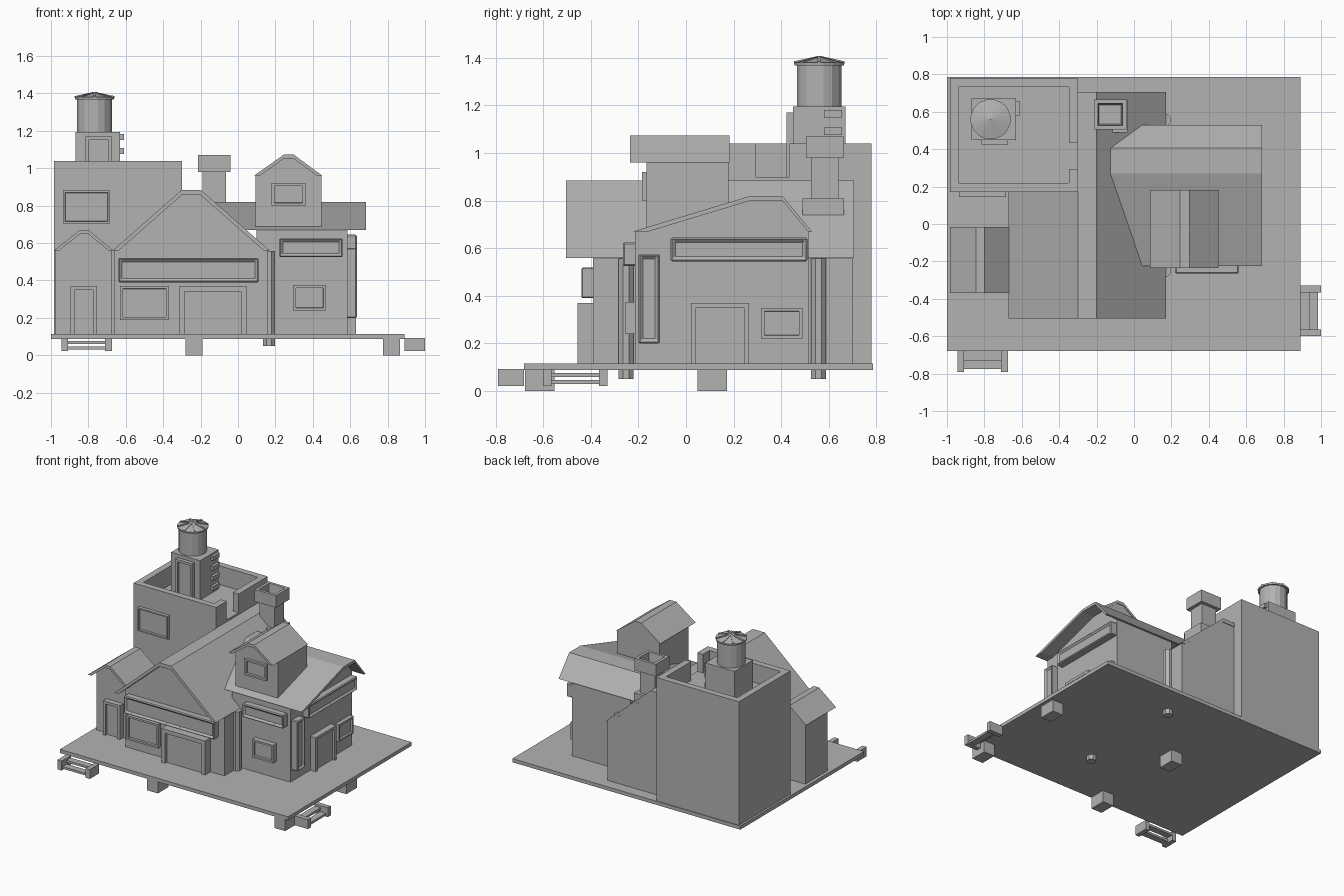
import bpy, bmesh, math
from mathutils import Matrix, Vector

cube = bpy.data.objects.get("Cube")
if cube:
    bpy.data.objects.remove(cube, do_unlink=True)

grey = bpy.data.materials.new("plain_grey")
grey.use_nodes = True
TONE = (0.45, 0.45, 0.45, 1)
grey.diffuse_color = TONE
grey.node_tree.nodes["Principled BSDF"].inputs["Base Color"].default_value = TONE

GROUND = 0.115      # top of the base plate
MAIN_Y, ANNEX_Y, WING_Y, WING_X = -0.39, -0.28, -0.215, 0.585


def finish(name, bm):
    bmesh.ops.recalc_face_normals(bm, faces=bm.faces)
    mesh = bpy.data.meshes.new(name)
    bm.to_mesh(mesh)
    bm.free()
    mesh.materials.append(grey)
    ob = bpy.data.objects.new(name, mesh)
    bpy.context.scene.collection.objects.link(ob)
    return ob


def box(name, x, y, z, inset=None, rim=0.02, depth=0.015, bevel=0):
    """Box from (min, max) pairs; inset is the direction of a recessed face."""
    bm = bmesh.new()
    lo, hi = Vector((x[0], y[0], z[0])), Vector((x[1], y[1], z[1]))
    bmesh.ops.create_cube(bm, size=1, matrix=Matrix.Translation((lo + hi) / 2)
                          @ Matrix.Diagonal((*(hi - lo), 1)))
    if inset:
        bm.normal_update()
        face = max(bm.faces, key=lambda f: f.normal.dot(Vector(inset)))
        bmesh.ops.inset_individual(bm, faces=[face], thickness=rim)
        bmesh.ops.inset_individual(bm, faces=[face], thickness=depth * 0.15, depth=-depth)
    ob = finish(name, bm)
    if bevel:
        mod = ob.modifiers.new("bevel", "BEVEL")
        mod.width, mod.segments = bevel, 1
    return ob


def extrude(name, pts, axis, a, b):
    """Extrude a 2D outline along x, y or z from a to b."""
    place = {"x": lambda p, d: (d, p[0], p[1]),
             "y": lambda p, d: (p[0], d, p[1]),
             "z": lambda p, d: (p[0], p[1], d)}[axis]
    bm = bmesh.new()
    face = bm.faces.new([bm.verts.new(place(p, a)) for p in pts])
    top = bmesh.ops.extrude_face_region(bm, geom=[face])["geom"]
    move = Vector(place((0, 0), b - a))
    bmesh.ops.translate(bm, vec=move, verts=[v for v in top if isinstance(v, bmesh.types.BMVert)])
    return finish(name, bm)


def cylinder(name, x, y, z0, z1, r0, r1, sides):
    bm = bmesh.new()
    bmesh.ops.create_cone(bm, cap_ends=True, segments=sides, radius1=r0, radius2=r1,
                          depth=z1 - z0, matrix=Matrix.Translation((x, y, (z0 + z1) / 2))
                          @ Matrix.Rotation(math.pi / sides, 4, "Z"))
    return finish(name, bm)


def gabled(name, axis, eaves, ridge, ze, zr, t, roof_span, walls, wall_span, base):
    """Gabled block: flat-ridged roof shell over a solid wall body."""
    (e0, e1), (r0, r1), (w0, w1) = eaves, ridge, walls
    k0, k1 = (t * (r - e) / (zr - ze) for r, e in ((r0, e0), (r1, e1)))
    extrude(name + "_roof", [(e0, ze), (r0, zr), (r1, zr), (e1, ze),
                             (e1 + k1, ze), (r1, zr - t), (r0, zr - t), (e0 + k0, ze)],
            axis, *roof_span)
    extrude(name + "_walls", [(w0, base), (w0, ze), (r0, zr - t / 2), (r1, zr - t / 2),
                              (w1, ze), (w1, base)], axis, *wall_span)


def panel(name, side, plane, u, z, out, **opts):
    """Framed panel standing out from a front or right wall."""
    if side == "front":
        box(name, u, (plane - out, plane + 0.01), z, inset=(0, -1, 0), **opts)
    else:
        box(name, (plane - 0.01, plane + out), u, z, inset=(1, 0, 0), **opts)


def sign(name, side, plane, u, z):
    panel(name, side, plane, u, z, 0.05, rim=0.018, depth=0.012, bevel=0.006)


def door(name, side, plane, u, z, out, w=0.03):
    """Door surround open at the foot, with the leaf set back inside it."""
    (a, b), (lo, hi) = u, z
    outline = [(a, lo), (a, hi), (b, hi), (b, lo), (b - w, lo),
               (b - w, hi - w), (a + w, hi - w), (a + w, lo)]
    s, axis = (-1, "y") if side == "front" else (1, "x")
    extrude(name + "_surround", outline, axis, plane - s * 0.01, plane + s * out)
    extrude(name + "_leaf", [(a + w, lo), (a + w, hi - w), (b - w, hi - w), (b - w, lo)],
            axis, plane - s * 0.01, plane + s * (out - 0.02))


def steps(name, side, plane, u):
    """Two treads between side rails, hung off the base plate edge."""
    def part(label, uu, v, z):
        if side == "front":
            box(name + label, uu, (plane - v[1], plane - v[0]), z)
        else:
            box(name + label, (plane + v[0], plane + v[1]), uu, z)
    for i, edge in enumerate((u[0], u[1] - 0.035)):
        part(f"_rail_{i}", (edge, edge + 0.035), (0, 0.11), (0.022, 0.092))
    for i, z in enumerate((0.06, 0.03)):
        part(f"_tread_{i}", (u[0] + 0.03, u[1] - 0.03), (i * 0.045, i * 0.045 + 0.05), (z, z + 0.016))


# Base plate, feet and steps
box("base_plate", (-1, 0.89), (-0.68, 0.785), (0.088, GROUND))
for i, x in enumerate((-0.235, 0.82)):
    for j, y in enumerate((-0.615, 0.11)):
        box(f"foot_{i}{j}", (x - 0.045, x + 0.045), (y - 0.062, y + 0.062), (0, 0.09))
steps("front_steps", "front", -0.68, (-0.945, -0.675))
steps("side_steps", "right", 0.89, (-0.6, -0.33))

# Main hall, side annex, wing and dormer
gabled("hall", "y", (-0.67, 0.17), (-0.3, -0.2), 0.56, 0.885, 0.028,
       (-0.505, 0.705), (-0.66, 0.16), (MAIN_Y, 0.7), GROUND)
gabled("annex", "y", (-0.985, -0.665), (-0.845, -0.8), 0.56, 0.67, 0.022,
       (-0.37, -0.015), (-0.975, -0.675), (ANNEX_Y, -0.02), GROUND)
gabled("wing", "x", (-0.225, 0.53), (0.27, 0.405), 0.67, 0.82, 0.02,
       (-0.2, 0.685), (WING_Y, 0.515), (0.1, WING_X), GROUND)
gabled("dormer", "y", (0.085, 0.452), (0.245, 0.298), 0.96, 1.073, 0.022,
       (-0.235, 0.182), (0.093, 0.446), (-0.165, 0.178), 0.68)

# Hall front
sign("hall_sign", "front", MAIN_Y, (-0.64, 0.11), (0.39, 0.52))
panel("hall_window", "front", MAIN_Y, (-0.63, -0.37), (0.19, 0.37), 0.03)
door("hall_door", "front", MAIN_Y, (-0.315, 0.045), (GROUND, 0.37), 0.065)
door("annex_door", "front", ANNEX_Y, (-0.895, -0.755), (GROUND, 0.37), 0.04, 0.02)

# Wing front and side
sign("wing_front_sign", "front", WING_Y, (0.22, 0.56), (0.525, 0.625))
panel("wing_front_window", "front", WING_Y, (0.295, 0.47), (0.24, 0.375), 0.04)
sign("wing_side_sign", "right", WING_X, (-0.065, 0.51), (0.545, 0.645))
sign("corner_sign", "right", WING_X, (-0.2, -0.11), (0.2, 0.575))
door("wing_door", "right", WING_X, (0.02, 0.265), (GROUND, 0.37), 0.045, 0.02)
panel("wing_side_window", "right", WING_X, (0.315, 0.49), (0.22, 0.35), 0.03)
panel("dormer_window", "front", -0.165, (0.18, 0.36), (0.8, 0.92), 0.02)

# Drain pipes at the hall corners
for i, y in enumerate((-0.252, 0.557)):
    cylinder(f"drain_pipe_{i}", 0.166, y, 0.05, 0.557, 0.034, 0.034, 8)

# Chimney
box("chimney_collar", (-0.19, -0.035), (0.49, 0.665), (0.735, 0.81))
box("chimney_shaft", (-0.19, -0.065), (0.525, 0.64), (0.7, 1.0))
box("chimney_cap", (-0.215, -0.04), (0.505, 0.665), (0.98, 1.07),
    inset=(0, 0, 1), rim=0.03, depth=0.07)

# Tower with a parapet left open on one side
box("tower_body", (-0.985, -0.3), (0.17, 0.78), (GROUND, 0.9))
X0, X1, Y0, Y1, T = -0.985, -0.3, 0.17, 0.78, 0.048
extrude("tower_parapet", [(X1, 0.295), (X1, Y0), (X0, Y0), (X0, Y1), (X1, Y1), (X1, 0.435),
                          (X1 - T, 0.435), (X1 - T, Y1 - T), (X0 + T, Y1 - T),
                          (X0 + T, Y0 + T), (X1 - T, Y0 + T), (X1 - T, 0.295)], "z", 0.9, 1.04)
panel("tower_window", "front", Y0, (-0.935, -0.685), (0.705, 0.88), 0.025, rim=0.015)

# Roof hut with door and rungs
box("roof_hut", (-0.87, -0.63), (0.45, 0.67), (0.9, 1.195))
door("roof_hut_door", "front", 0.45, (-0.815, -0.675), (0.9, 1.17), 0.028, 0.018)
for i in range(4):
    z = 0.925 + 0.075 * i
    box(f"rung_{i}", (-0.635, -0.61), (0.58, 0.655), (z, z + 0.032))

# Water tank with a ribbed conical lid
TX, TY = -0.767, 0.56
cylinder("tank", TX, TY, 1.195, 1.38, 0.096, 0.096, 16)
cylinder("tank_lid_rim", TX, TY, 1.368, 1.38, 0.106, 0.108, 16)
cylinder("tank_lid", TX, TY, 1.38, 1.402, 0.106, 0.015, 16)
for i in range(8):
    rib = box(f"lid_rib_{i}", (0, 0.108), (-0.007, 0.007), (-0.008, 0.006))
    rib.location = (TX, TY, 1.403)
    rib.rotation_euler = (0, math.atan2(0.022, 0.1), math.tau * i / 8)
